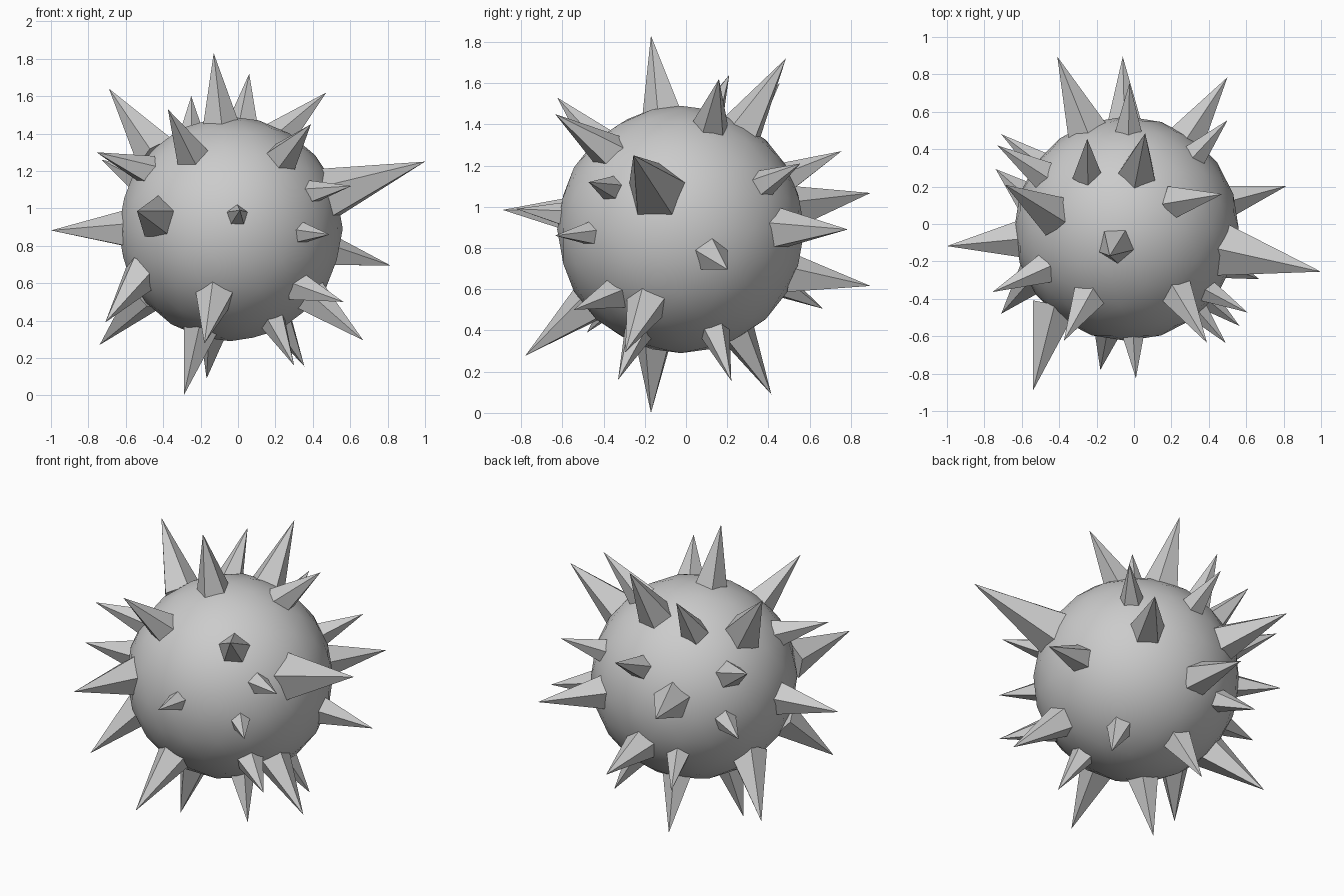
import bpy, bmesh, math
from mathutils import Vector, Matrix

CENTER = Vector((-0.04, -0.025, 0.89))
RADIUS = 0.6
SINK = 0.57          # distance of spike bases from the ball centre
SLIMNESS = 0.265     # base radius / spike height

# Spike tips; a second point gives the root direction where the spike leans
SPIKES = [
    # upper half
    ((-0.69, 0.21, 1.64), (-0.41, 0.08, 0.42)),
    ((-0.13, -0.17, 1.83),),
    ((0.06, 0.485, 1.72),),
    ((-0.25, 0.455, 1.6), (-0.21, 0.295, 0.45)),
    ((-0.375, -0.625, 1.53),),
    ((-0.757, -0.364, 1.3), (-0.45, -0.22, 0.32)),
    ((0.473, 0.16, 1.62), (0.26, 0.145, 0.5)),
    ((0.39, -0.635, 1.45), (0.275, -0.35, 0.38)),
    ((1.0, -0.255, 1.25),),
    ((0.607, -0.473, 1.12), (0.44, -0.34, 0.2)),
    ((0.5, 0.555, 1.21),),
    ((-0.024, 0.755, 1.27),),
    ((-0.73, 0.42, 1.26),),
    # around the middle
    ((-1.0, -0.118, 0.882),),
    ((0.815, 0.203, 0.695),),
    ((0.49, -0.636, 0.86),),
    ((0.01, -0.825, 0.99),),
    ((-0.54, -0.89, 0.985), (-0.4, -0.43, 0.06)),
    ((0.5, 0.785, 0.89),),
    ((-0.41, 0.895, 1.067),),
    ((-0.71, 0.48, 0.86),),
    # lower half
    ((-0.71, -0.48, 0.39), (-0.48, -0.23, -0.24)),
    ((-0.74, 0.294, 0.27), (-0.46, 0.1, -0.35)),
    ((-0.29, -0.17, 0.0), (-0.157, -0.13, -0.54)),
    ((-0.168, 0.414, 0.09),),
    ((0.3, -0.33, 0.16),),
    ((0.355, 0.22, 0.155),),
    ((0.67, -0.295, 0.294),),
    ((0.564, -0.545, 0.5), (0.37, -0.33, -0.32)),
    ((-0.18, -0.78, 0.277),),
    ((-0.06, 0.895, 0.616), (-0.01, 0.53, -0.22)),
    ((-0.36, 0.665, 0.505),),
]


def finish(bm, name, smooth):
    mesh = bpy.data.meshes.new(name)
    bm.to_mesh(mesh)
    bm.free()
    for p in mesh.polygons:
        p.use_smooth = smooth
    obj = bpy.data.objects.new(name, mesh)
    bpy.context.collection.objects.link(obj)
    return obj


def spike(index, tip, root=None):
    tip = Vector(tip)
    direction = Vector(root) if root else tip - CENTER
    base = CENTER + direction.normalized() * SINK
    axis = tip - base
    height = axis.length
    place = Matrix.Translation((base + tip) / 2) @ axis.to_track_quat('Z', 'Y').to_matrix().to_4x4()
    bm = bmesh.new()
    bmesh.ops.create_cone(bm, cap_ends=True, segments=5, radius1=height * SLIMNESS,
                          radius2=0, depth=height, matrix=place)
    bmesh.ops.remove_doubles(bm, verts=bm.verts, dist=1e-5)
    finish(bm, f"spike_{index:02d}", False)


# Round body
bm = bmesh.new()
bmesh.ops.create_icosphere(bm, subdivisions=3, radius=RADIUS, matrix=Matrix.Translation(CENTER))
finish(bm, "ball", True)

# Five-sided spikes
for i, s in enumerate(SPIKES, 1):
    spike(i, *s)
